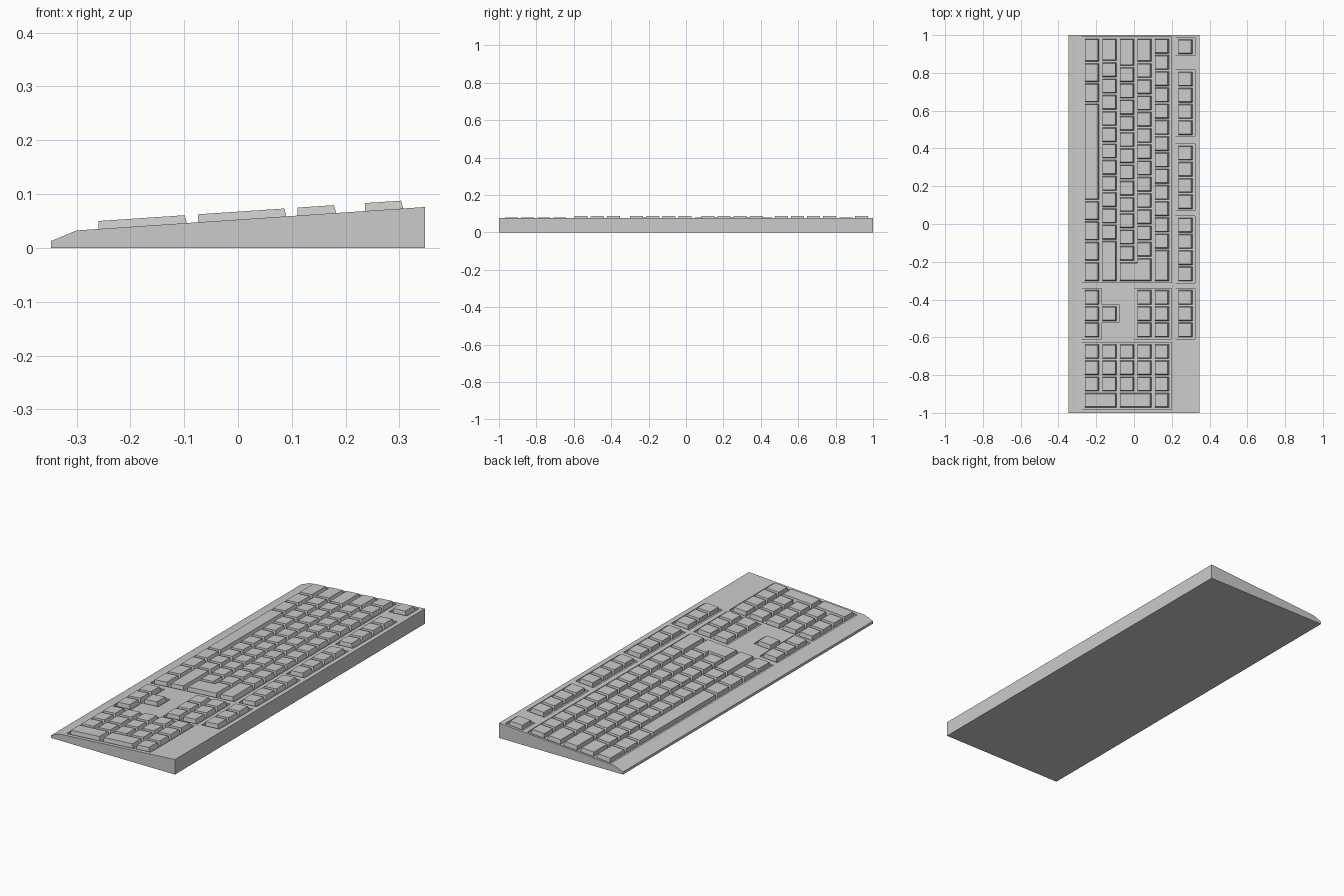
import bpy, bmesh

if "Cube" in bpy.data.objects:
    bpy.data.objects.remove(bpy.data.objects["Cube"])

U = 0.086           # key pitch along the rows (y)
ROW = 0.0925        # pitch between rows (x)
MARGIN = 0.0045     # well border around the key cells
DEPTH = 0.008       # well depth below the deck
RISE = 0.0148       # key height above the deck
FUNC = (0.2355 + 0.259) / ROW   # row index of the function row


def deck(x):
    return 0.0325 + (x + 0.3) * 0.0435 / 0.647


def row_x(r):
    return -0.259 + r * ROW


def loft(bm, lower, upper):
    """Closed solid between two matching outlines."""
    a = [bm.verts.new(p) for p in lower]
    b = [bm.verts.new(p) for p in upper]
    bm.faces.new(a)
    bm.faces.new(b)
    for i in range(len(a)):
        j = (i + 1) % len(a)
        bm.faces.new((a[i], a[j], b[j], b[i]))


def to_object(bm, name):
    bmesh.ops.recalc_face_normals(bm, faces=bm.faces[:])
    me = bpy.data.meshes.new(name)
    bm.to_mesh(me)
    bm.free()
    ob = bpy.data.objects.new(name, me)
    bpy.context.collection.objects.link(ob)
    return ob


def on_deck(outline, h):
    return [(x, y, deck(x) + h) for x, y in outline]


def add_key(bm, y0, row, u, width, rows=1):
    """Tapered key cap; y runs down from y0 as u grows."""
    def outline(inset, back):
        f, b = row_x(row), row_x(row + rows - 1) + back
        l, r = y0 - u * U - inset, y0 - (u + width) * U + inset
        return [(f, l), (f, r), (b, r), (b, l)]
    loft(bm, on_deck(outline(0.005, 0.0735), -DEPTH),
         on_deck(outline(0.009, 0.0675), RISE))


def key_group(name, y0, rows):
    """rows: {row index: list of key widths}."""
    bm = bmesh.new()
    for row, widths in rows.items():
        u = 0
        for w in widths:
            add_key(bm, y0, row, u, w)
            u += w
    return bm


cutters = []


def well(y0, row, nrows, width):
    """Cutter for a recess around a block of keys."""
    f = row_x(row) - 0.0105 - MARGIN
    b = row_x(row + nrows - 1) + 0.082 + MARGIN
    l, r = y0 + MARGIN, y0 - width * U - MARGIN
    pts = [(f, l), (f, r), (b, r), (b, l)]
    bm = bmesh.new()
    loft(bm, on_deck(pts, -DEPTH), on_deck(pts, 0.05))
    cutters.append(to_object(bm, "well_cutter"))


# Wedge-shaped case
prof = [(-0.347, 0), (0.347, 0), (0.347, deck(0.347)), (-0.3, deck(-0.3)), (-0.347, 0.013)]
bm = bmesh.new()
loft(bm, [(x, -1, z) for x, z in prof], [(x, 1, z) for x, z in prof])
case = to_object(bm, "case")

# Main typing block with L-shaped return key
Y = 0.9845
bm = key_group("main", Y, {
    0: [1.5, 1.25, 1.25, 6, 1.25, 1.25, 1.25, 1.25],
    1: [1.45] + [1] * 11 + [2.55],
    2: [1.75] + [1] * 12,
    3: [1.5] + [1] * 12,
    4: [1] * 13 + [2]})


def return_outline(inset, back):
    f, b = row_x(2), row_x(3) + back
    step = row_x(3)
    r, l2, l3 = Y - 15 * U + inset, Y - 13.75 * U - inset, Y - 13.5 * U - inset
    return [(f, l2), (f, r), (b, r), (b, l3), (step, l3), (step, l2)]


loft(bm, on_deck(return_outline(0.005, 0.0735), -DEPTH),
     on_deck(return_outline(0.009, 0.0675), RISE))
to_object(bm, "main_keys")
well(Y, 0, 5, 15)

# Function row groups
for name, y, n in (("escape_key", 0.982, 1), ("function_keys_a", 0.811, 4),
                   ("function_keys_b", 0.419, 4), ("function_keys_c", 0.037, 4),
                   ("system_keys", -0.3455, 3)):
    to_object(key_group(name, y, {FUNC: [1] * n}), name)
    well(y, FUNC, 1, n)

# Navigation block and arrow keys
Y = -0.3455
to_object(key_group("nav", Y, {3: [1] * 3, 4: [1] * 3}), "navigation_keys")
well(Y, 3, 2, 3)
bm = key_group("arrows", Y, {0: [1] * 3})
add_key(bm, Y, 1, 1, 1)
to_object(bm, "arrow_keys")
well(Y, 0, 1, 3)
well(Y - U, 0.5, 1.5, 1)

# Number pad: three single columns and a column of tall keys
Y = -0.632
bm = key_group("pad", Y, {r: [1] * 3 for r in range(5)})
for r, n in ((0, 2), (2, 2), (4, 1)):
    add_key(bm, Y, r, 3, 1, n)
to_object(bm, "number_pad_keys")
well(Y, 0, 5, 4)

# Cut the wells into the case
for c in cutters:
    m = case.modifiers.new("well", 'BOOLEAN')
    m.operation = 'DIFFERENCE'
    m.solver = 'EXACT'
    m.object = c
dg = bpy.context.evaluated_depsgraph_get()
case_mesh = bpy.data.meshes.new_from_object(case.evaluated_get(dg))
case.modifiers.clear()
case.data = case_mesh
for c in cutters:
    bpy.data.objects.remove(c)
